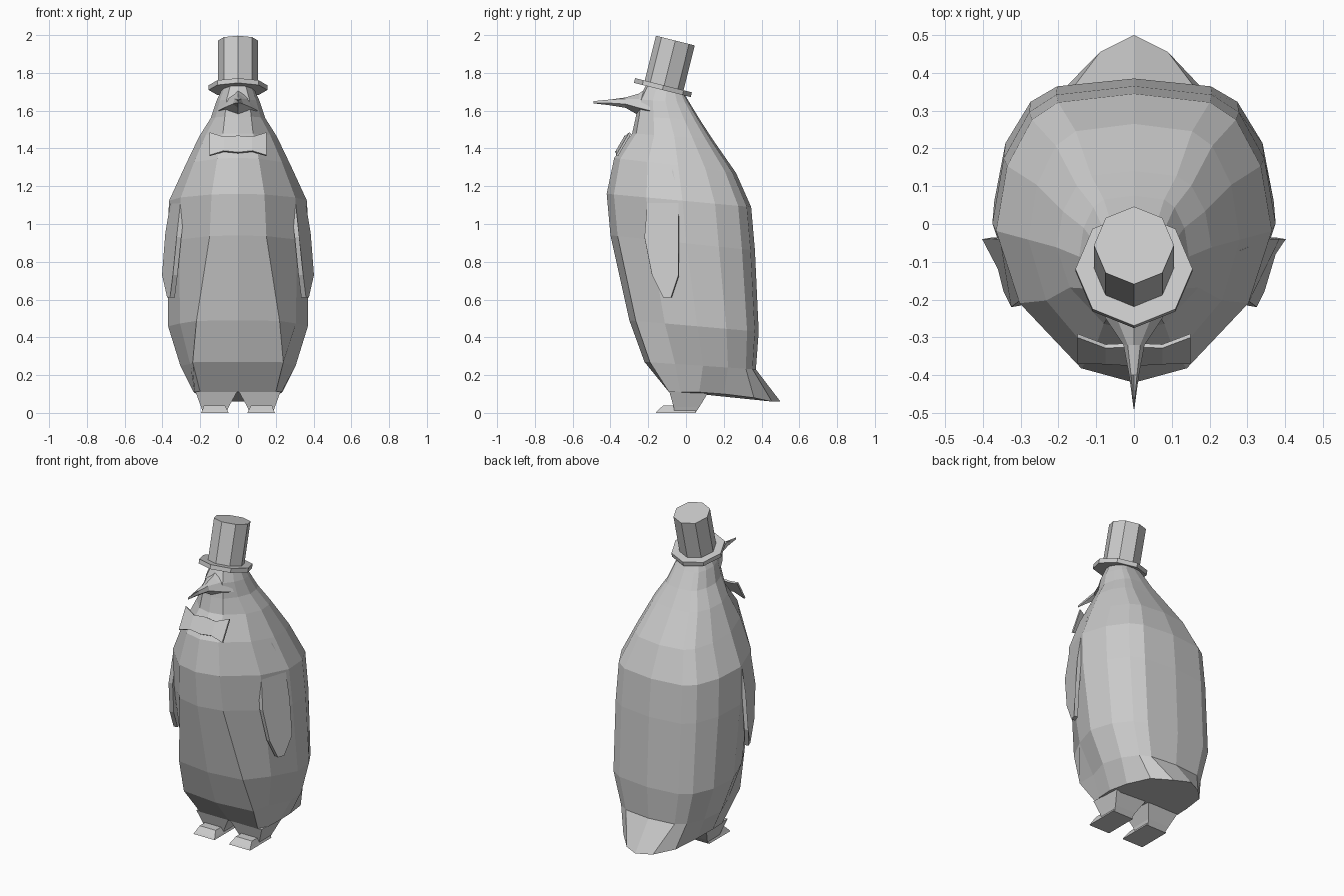
import bpy, bmesh, math
from mathutils import Vector

if "Cube" in bpy.data.objects:
    bpy.data.objects.remove(bpy.data.objects["Cube"])


def make(name, verts, faces):
    mesh = bpy.data.meshes.new(name)
    mesh.from_pydata([tuple(v) for v in verts], [], faces)
    bm = bmesh.new()
    bm.from_mesh(mesh)
    bmesh.ops.recalc_face_normals(bm, faces=bm.faces)
    bm.to_mesh(mesh)
    bm.free()
    ob = bpy.data.objects.new(name, mesh)
    bpy.context.collection.objects.link(ob)
    return ob


def loft(name, rings):
    n = len(rings[0])
    verts = [v for r in rings for v in r]
    faces = [(k*n+i, k*n+(i+1) % n, (k+1)*n+(i+1) % n, (k+1)*n+i)
             for k in range(len(rings)-1) for i in range(n)]
    faces += [tuple(range(n)), tuple(range(len(verts)-n, len(verts)))]
    return make(name, verts, faces)


def mirrored(half):
    # half ring runs from the front centre to the back centre
    return half + [(-x, y, z) for x, y, z in reversed(half[1:-1])]


def rect(x0, x1, y0, y1, z):
    return [(x0, y0, z), (x1, y0, z), (x1, y1, z), (x0, y1, z)]


# Body: each level is front z, back z, front y, back y, half width, belly panel half width
levels = [(.27, .23, -.22, .37, .305, .24), (.49, .43, -.30, .385, .37, .22),
          (.94, .86, -.40, .365, .375, .15), (1.16, 1.09, -.42, .345, .365, .14),
          (1.35, 1.27, -.38, .265, .28, .11), (1.48, 1.45, -.285, .14, .205, .08),
          (1.57, 1.55, -.265, .075, .145, .07), (1.66, 1.64, -.25, .02, .115, .06),
          (1.74, 1.69, -.21, -.01, .085, .04)]
section = [(0, -1), (.4, -.9), (.83, -.45), (1, .05), (.92, .5), (.74, .82), (.55, .94), (0, 1)]
rings = [mirrored([(0, -.09, .11), (.20, -.09, .11), (.23, -.03, .11), (.235, .07, .11),
                   (.22, .20, .10), (.18, .36, .08), (.09, .455, .06), (0, .50, .06)])]
for zf, zb, yf, yb, hw, belly in levels:
    half = []
    for i, (sx, sy) in enumerate(section):
        t = (sy + 1) / 2
        half.append((belly if i == 1 else sx*hw, yf + (yb-yf)*t, zf + (zb-zf)*t))
    rings.append(mirrored(half))
loft("body", rings)


# Beak: flattened six-sided spike growing out of the face
def beak_ring(y, top, mid, low, w):
    return [(0, y, top), (w*.6, y, (top+mid)/2 + .01), (w, y, mid), (0, y, low),
            (-w, y, mid), (-w*.6, y, (top+mid)/2 + .01)]


loft("beak", [beak_ring(-.19, 1.73, 1.60, 1.55, .105), beak_ring(-.25, 1.69, 1.615, 1.575, .075),
              beak_ring(-.32, 1.67, 1.635, 1.615, .028), beak_ring(-.40, 1.658, 1.64, 1.628, .013),
              beak_ring(-.49, 1.641, 1.64, 1.639, .001)])

# Flippers, legs and feet, one of each per side
outline = [(.28, -.07, 1.29), (.355, -.04, 1.13), (.385, -.04, .95), (.402, -.04, .73),
           (.375, -.08, .61), (.36, -.12, .61), (.345, -.18, .73), (.325, -.22, .93),
           (.305, -.205, 1.11)]
for side, s in (("right", 1), ("left", -1)):
    outer = [(s*x, y, z) for x, y, z in outline]
    inner = [(s*(x-.025), y+.004, z) for x, y, z in outline]
    loft(side + "_flipper", [inner, outer])

    leg = [rect(.005, .225, -.088, .12, .112), rect(.05, .195, -.065, .07, .03),
           rect(.06, .185, -.06, .05, 0)]
    loft(side + "_leg", [[(s*x, y, z) for x, y, z in r] for r in leg])

    foot = [rect(.05, .195, -.16, .05, 0), rect(.055, .19, -.15, .05, .012),
            rect(.07, .18, -.12, .03, .04)]
    loft(side + "_foot", [[(s*x, y, z) for x, y, z in r] for r in foot])

# Bow tie: thin pinched plate leaning with the chest
top = [(-.15, 1.485), (-.075, 1.462), (0, 1.468), (.075, 1.462), (.15, 1.485)]
bottom = [(.15, 1.365), (.075, 1.388), (0, 1.38), (-.075, 1.388), (-.15, 1.365)]
plate = [Vector((x, -.335 + (z-1.425)*.58 - (.015 if abs(x) < .1 else 0), z)) for x, z in top + bottom]
lean = Vector((0, .010, -.006))
back = [v + lean for v in plate]
n = 10
quads = [(i, i+1, 8-i, 9-i) for i in range(4)]
faces = quads + [tuple(i+n for i in q) for q in quads]
faces += [(i, (i+1) % n, (i+1) % n + n, i+n) for i in range(n)]
make("bow_tie", plate + back, faces)

# Hat: eight-sided brim and crown, tipped back
tilt = math.radians(-14)
for name, radius, depth, centre in (("hat_brim", .155, .026, (0, -.122, 1.722)),
                                    ("hat_crown", .106, .26, (0, -.088, 1.845))):
    bpy.ops.mesh.primitive_cylinder_add(vertices=8, radius=radius, depth=depth,
                                        location=centre, rotation=(tilt, 0, 0))
    bpy.context.object.name = name
